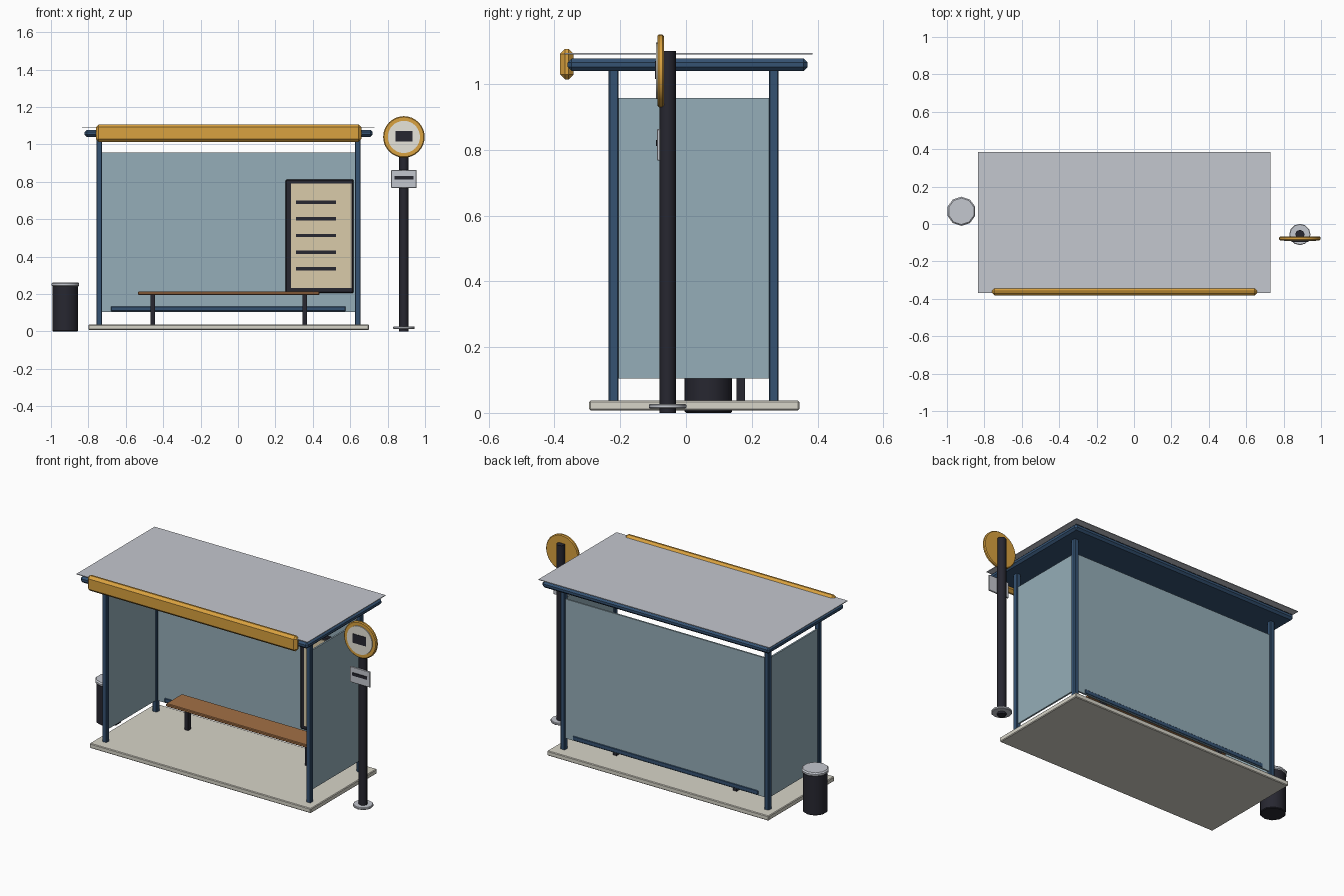
import bpy
import math

if "Cube" in bpy.data.objects:
    bpy.data.objects.remove(bpy.data.objects["Cube"])

def material(name, r, g, b):
    m = bpy.data.materials.new(name)
    m.diffuse_color = (r, g, b, 1)
    m.use_nodes = True
    m.node_tree.nodes["Principled BSDF"].inputs["Base Color"].default_value = m.diffuse_color
    return m

BLUE = material("blue_paint", 0.035, 0.085, 0.17)
AMBER = material("amber_paint", 0.70, 0.36, 0.05)
GLASS = material("glass", 0.30, 0.42, 0.48)
WOOD = material("wood", 0.36, 0.16, 0.06)
DARK = material("dark_metal", 0.02, 0.02, 0.03)
CREAM = material("cream_panel", 0.70, 0.60, 0.40)
STONE = material("concrete", 0.68, 0.66, 0.58)
SILVER = material("silver", 0.55, 0.57, 0.62)
WHITE = material("sign_face", 0.80, 0.78, 0.70)

def finish(ob, name, mat, bevel, segments=1):
    ob.name = name
    if bevel:
        mod = ob.modifiers.new("bevel", "BEVEL")
        mod.width = bevel
        mod.segments = segments
        mod.limit_method = 'ANGLE'
        mod.angle_limit = math.radians(50)
    if mat:
        ob.data.materials.append(mat)
    return ob

def box(name, x, y, z, mat, bevel=0.0):
    """Box from (min, max) pairs on each axis."""
    bpy.ops.mesh.primitive_cube_add(size=1, location=[sum(p) / 2 for p in (x, y, z)])
    ob = bpy.context.object
    ob.scale = [p[1] - p[0] for p in (x, y, z)]
    bpy.ops.object.transform_apply(location=False, rotation=False, scale=True)
    return finish(ob, name, mat, bevel)

def cylinder(name, centre, radius, depth, mat, sides, bevel=0.0, facing=False):
    rot = (math.pi / 2, 0, 0) if facing else (0, 0, 0)
    bpy.ops.mesh.primitive_cylinder_add(vertices=sides, radius=radius, depth=depth,
                                        location=centre, rotation=rot)
    ob = bpy.context.object
    bpy.ops.object.shade_smooth_by_angle(angle=math.radians(50))
    return finish(ob, name, mat, bevel)

# Paved base
box("base_slab", (-0.80, 0.70), (-0.295, 0.345), (0.008, 0.037), STONE, 0.004)

# Corner posts
for sx, x in (("left", -0.742), ("right", 0.64)):
    for sy, y in (("front", -0.22), ("back", 0.267)):
        box(f"{sy}_{sx}_post", (x - 0.015, x + 0.015), (y - 0.015, y + 0.015),
            (0.03, 1.045), BLUE, 0.004)

# Roof frame, thin cover sheet and front fascia
box("roof_frame", (-0.82, 0.72), (-0.36, 0.37), (1.04, 1.078), BLUE, 0.012)
box("roof_sheet", (-0.835, 0.73), (-0.37, 0.385), (1.090, 1.094), SILVER)
box("front_fascia", (-0.76, 0.66), (-0.383, -0.342), (1.014, 1.107), AMBER, 0.015)

# Glass walls and lower rail
box("back_glass", (-0.727, 0.625), (0.262, 0.272), (0.105, 0.958), GLASS)
for side, x in (("left", -0.742), ("right", 0.64)):
    box(f"{side}_glass", (x - 0.005, x + 0.005), (-0.205, 0.253), (0.105, 0.958), GLASS)
box("back_lower_rail", (-0.68, 0.575), (0.259, 0.275), (0.108, 0.134), BLUE, 0.003)

# Bench
box("bench_seat", (-0.535, 0.435), (0.065, 0.22), (0.195, 0.214), WOOD, 0.004)
for side, x in (("left", -0.457), ("right", 0.357)):
    box(f"{side}_bench_leg", (x - 0.012, x + 0.012), (0.154, 0.179), (0.03, 0.2), DARK)

# Timetable board with printed rows
box("timetable_frame", (0.254, 0.618), (0.237, 0.262), (0.205, 0.813), DARK, 0.006)
box("timetable_panel", (0.284, 0.607), (0.232, 0.240), (0.233, 0.790), CREAM)
for i in range(5):
    z = 0.335 + i * 0.089
    box(f"timetable_row_{i + 1}", (0.31, 0.525), (0.228, 0.234), (z - 0.009, z + 0.009), DARK)

# Stop pole with round sign and small plate
PX, PY = 0.887, -0.056
cylinder("stop_pole", (PX, PY, 0.55), 0.025, 1.10, DARK, 8)
cylinder("pole_flange", (PX, PY, 0.02), 0.057, 0.014, SILVER, 12, 0.003)
cylinder("sign_disc", (PX, -0.077, 1.04), 0.111, 0.02, AMBER, 32, 0.005, True)
cylinder("sign_face", (PX, -0.089, 1.04), 0.086, 0.006, WHITE, 32, 0, True)
box("sign_symbol", (PX - 0.046, PX + 0.046), (-0.095, -0.091), (1.016, 1.071), DARK)
box("route_plate", (PX - 0.068, PX + 0.068), (-0.088, -0.078), (0.767, 0.863), SILVER, 0.002)
box("route_plate_bar", (PX - 0.05, PX + 0.05), (-0.092, -0.087), (0.812, 0.830), DARK)

# Litter bin
cylinder("bin_body", (-0.923, 0.068, 0.123), 0.072, 0.246, DARK, 10, 0.004)
cylinder("bin_lid", (-0.923, 0.068, 0.251), 0.078, 0.024, SILVER, 10, 0.007)
